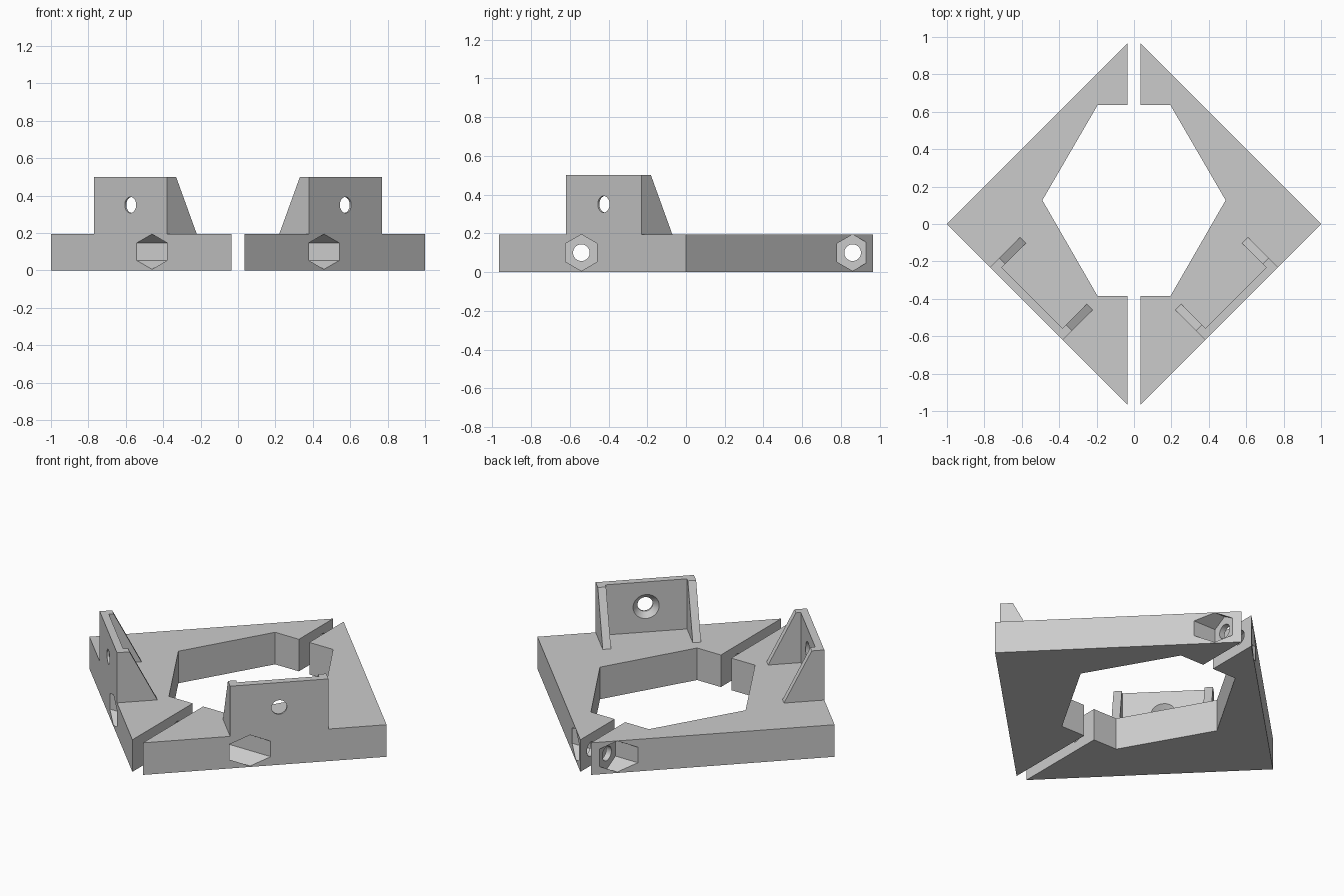
import bpy, bmesh, math
from mathutils import Matrix, Vector

if "Cube" in bpy.data.objects:
    bpy.data.objects.remove(bpy.data.objects["Cube"])

gray = bpy.data.materials.new("light_gray")
gray.use_nodes = True
gray.diffuse_color = (0.6, 0.6, 0.6, 1)
gray.node_tree.nodes["Principled BSDF"].inputs["Base Color"].default_value = (0.6, 0.6, 0.6, 1)

PLATE_H = 0.195
BRACKET_H = 0.305
WALL_T = 0.043
HALF_W = 0.275
GUSSET_T = 0.046


def finish(name, bm, frame=Matrix()):
    bmesh.ops.recalc_face_normals(bm, faces=bm.faces)
    mesh = bpy.data.meshes.new(name)
    bm.to_mesh(mesh)
    bm.free()
    mesh.materials.append(gray)
    obj = bpy.data.objects.new(name, mesh)
    obj.matrix_world = frame
    bpy.context.collection.objects.link(obj)
    return obj


def prism(name, points, depth, frame=Matrix()):
    """Extrude a closed 3D outline along a vector."""
    bm = bmesh.new()
    face = bm.faces.new([bm.verts.new(p) for p in points])
    grown = bmesh.ops.extrude_face_region(bm, geom=[face])["geom"]
    bmesh.ops.translate(bm, vec=Vector(depth), verts=[v for v in grown if isinstance(v, bmesh.types.BMVert)])
    return finish(name, bm, frame)


def rod(name, start, end, r1, r2, sides, frame=Matrix(), spin=0.0):
    """Cylinder, cone or hexagonal bar from start to end."""
    start, end = Vector(start), Vector(end)
    axis = end - start
    place = Matrix.Translation((start + end) / 2) @ axis.to_track_quat("Z", "Y").to_matrix().to_4x4()
    bm = bmesh.new()
    bmesh.ops.create_cone(bm, cap_ends=True, segments=sides, radius1=r1, radius2=r2,
                          depth=axis.length, matrix=place @ Matrix.Rotation(spin, 4, "Z"))
    return finish(name, bm, frame)


def cut(obj, cutters):
    for cutter in cutters:
        mod = obj.modifiers.new("cut", "BOOLEAN")
        mod.operation, mod.solver, mod.object = "DIFFERENCE", "EXACT", cutter
    bpy.context.view_layer.update()
    result = bpy.data.meshes.new_from_object(obj.evaluated_get(bpy.context.evaluated_depsgraph_get()))
    obj.modifiers.clear()
    obj.data = result
    for cutter in cutters:
        bpy.data.objects.remove(cutter)
    for poly in result.polygons:
        poly.use_smooth = True
    result.set_sharp_from_angle(angle=math.radians(25))


def mirror(obj, centre):
    mod = obj.modifiers.new("mirror", "MIRROR")
    mod.mirror_object = centre


# Half of the split base, with the opening in the middle
outline = [(0.035, 0.965), (1, 0), (0.035, -0.965), (0.035, -0.385),
           (0.195, -0.385), (0.49, 0.127), (0.195, 0.635), (0.035, 0.635)]
base = prism("base_plate", [(x, y, 0) for x, y in outline], (0, 0, PLATE_H))

# Bolt holes across the split, with hexagonal nut pockets from the outer faces
cutters = []
for y in (-0.54, 0.86):
    cutters.append(rod("nut_pocket", (0.07, y, 0.1), (1.1, y, 0.1), 0.094, 0.094, 6))
    cutters.append(rod("bolt_hole", (0, y, 0.1), (0.2, y, 0.1), 0.043, 0.043, 32))
# Turn each hexagon so that a corner points up
for pocket in cutters[::2]:
    top = max(v.co.z for v in pocket.data.vertices)
    if top < 0.19:
        centre = Matrix.Translation((0, pocket.data.vertices[0].co.y * 0, 0))
        y = sum(v.co.y for v in pocket.data.vertices) / len(pocket.data.vertices)
        centre = Matrix.Translation((0, y, 0.1))
        pocket.data.transform(centre @ Matrix.Rotation(math.pi / 6, 4, "X") @ centre.inverted())
cut(base, cutters)

# Bracket frame: local x runs along the outer edge, local y points inwards
frame = Matrix.Translation((0.575, -0.425, PLATE_H)) @ Matrix.Rotation(math.pi / 4, 4, "Z")

# Upright wall with a countersunk screw hole
inner = HALF_W - GUSSET_T
wall = prism("bracket_wall", [(-inner, 0, 0), (inner, 0, 0), (inner, WALL_T, 0), (-inner, WALL_T, 0)],
             (0, 0, BRACKET_H), frame)
hole_z = 0.155
cut(wall, [rod("screw_hole", (0, -0.1, hole_z), (0, 0.1, hole_z), 0.043, 0.043, 32, frame),
           rod("countersink", (0, 0.012, hole_z), (0, 0.052, hole_z), 0.043, 0.082, 32, frame)])

# Sloped gussets at both ends of the wall
side = [(0, 0), (0.226, 0), (0.07, BRACKET_H), (0, BRACKET_H)]
gussets = [prism(name, [(x, y, z) for y, z in side], (GUSSET_T, 0, 0), frame)
           for name, x in (("front_gusset", -HALF_W), ("rear_gusset", inner))]

# Mirror everything to the other half
centre = bpy.data.objects.new("mirror_centre", None)
centre.hide_render = True
bpy.context.collection.objects.link(centre)
for part in [base, wall] + gussets:
    mirror(part, centre)
